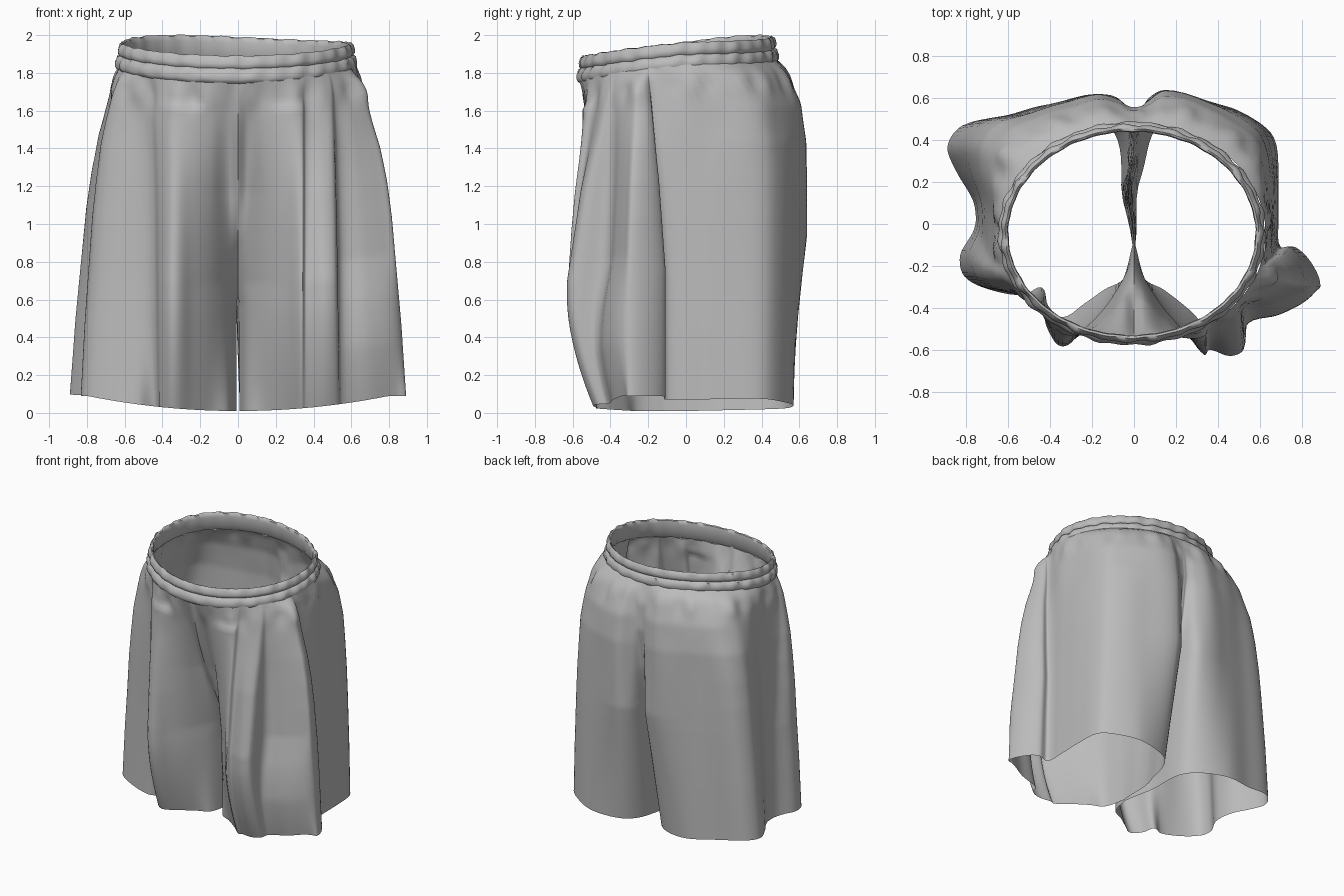
import bpy, bmesh, math
from mathutils import Vector

if "Cube" in bpy.data.objects:
    bpy.data.objects.remove(bpy.data.objects["Cube"])

fabric = bpy.data.materials.new("grey_fabric")
fabric.use_nodes = True
GREY = (0.5, 0.5, 0.5, 1)
fabric.diffuse_color = GREY
fabric.node_tree.nodes["Principled BSDF"].inputs["Base Color"].default_value = GREY

# Hem outline of each leg, front to back: distance from centre, depth, matching waist angle
LEFT = [(.05, -.26, -85), (.14, -.4, -77), (.26, -.52, -65), (.335, -.61, -57),
        (.36, -.6, -55), (.46, -.63, -46), (.53, -.6, -41),
        (.55, -.53, -39), (.7, -.49, -33), (.84, -.41, -28), (.89, -.3, -24),
        (.85, -.19, -20), (.77, -.11, -18), (.7, -.11, -17), (.69, .02, -7), (.69, .22, 15),
        (.67, .42, 35), (.56, .52, 50), (.4, .58, 63), (.15, .64, 76),
        (.05, .58, 84), (.012, .42, 88)]
RIGHT = [(.05, -.26, -85), (.14, -.4, -77), (.24, -.49, -66), (.34, -.57, -56),
         (.41, -.5, -47),
         (.44, -.39, -42), (.53, -.34, -37), (.7, -.31, -31), (.81, -.25, -26),
         (.83, -.15, -22), (.77, -.04, -17), (.755, .03, -7), (.77, .12, 10),
         (.85, .26, 25), (.89, .38, 35), (.82, .48, 46), (.6, .53, 58),
         (.4, .58, 67), (.2, .62, 75), (.06, .59, 83), (.012, .42, 88)]

# How far the cloth has spread from waist to hem, by height
SPREAD_X = [(1.84, 0), (1.78, .2), (1.7, .32), (1.6, .4), (1.4, .57), (1.2, .68), (1, .76), (.4, .92), (0, 1)]
SPREAD_FRONT = [(1.84, 0), (1.6, .25), (1.2, .65), (.7, 1), (0, 1)]
SPREAD_POCKET = [(1.84, 0), (.8, .3), (.3, .85), (0, 1)]
SPREAD_BACK = [(1.84, 0), (1.8, .3), (1.75, .5), (1.6, .85), (1.4, 1), (.8, 1), (0, .93)]
# Depth of the back centre seam, by height
BACK_SEAM = [(1.84, .48), (1.7, .54), (1.5, .56), (1.2, .52), (1, .46), (.85, .35), (.72, .1), (.62, -.1)]
CROTCH, TOP = .62, 1.84


def sample(table, z):
    for (z0, a), (z1, b) in zip(table, table[1:]):
        if z >= z1:
            return a + (b - a) * min(1, max(0, (z0 - z) / (z0 - z1)))
    return table[-1][1]


def waist(angle, grow):
    return Vector((-.01 + (.59 + grow) * math.cos(angle),
                   -.045 + (.485 + grow) * math.sin(angle)))


def rim_height(p):
    return 1.945 + .1 * p.y - .1 * p.x * max(p.y, 0) + .05 * p.x ** 2


def smooth_path(points, steps):
    ext = [points[0] * 2 - points[1]] + points + [points[-1] * 2 - points[-2]]
    out = []
    for a, b, c, d in zip(ext, ext[1:], ext[2:], ext[3:]):
        span = (c - b).length * .95
        m, n = (c - a).normalized() * span, (d - b).normalized() * span
        for k in range(steps):
            t = k / steps
            h = t * t * (3 - 2 * t)
            out.append(b * (1 - h) + c * h + m * (t * (1 - t) ** 2) - n * (t * t * (1 - t)))
    return out + [points[-1].copy()]


def cloth_row(outline, side, z):
    """One horizontal section of a trouser half, front seam to back seam."""
    s = min(1, max(0, (TOP - z) / (TOP - CROTCH)))
    gap = .007 * side if z < CROTCH - .001 else 0
    seam = sample(BACK_SEAM, z)
    pts = [Vector((gap, -.555 + .455 * s ** 1.5))]
    curl = max(0, (.6 - z) / .6) ** 1.7
    opening = max(0, 1 - z / .9)
    bx = sample(SPREAD_X, z)
    for x, y, deg in outline:
        w = waist(math.radians(deg), .04)
        front = y < 0
        table = SPREAD_BACK
        if front:
            table = SPREAD_POCKET if x > .54 and y < -.35 else SPREAD_FRONT
        py = w.y + (y - w.y) * sample(table, z)
        px = max(.01, w.x + .01 + (x - w.x - .01) * bx)
        if y < -.35:
            py *= 1 - .22 * curl
        # stepped pleat heads under the yoke
        if front and .2 < x < .35:
            py -= .022 * min(1, max(0, (1.7 - z) / .03)) * min(1, z)
        if x < .02:
            py = max(py, seam)
        # back inner corner rounds off towards the hem
        if not front:
            near = opening * max(0, 1 - x / .35)
            py -= .18 * near
            px += .04 * near
        pts.append(Vector((side * px, py)))
    pts.append(Vector((gap, seam)))
    return smooth_path(pts, 5)


def finish(name, bm):
    bmesh.ops.remove_doubles(bm, verts=bm.verts, dist=.0004)
    bmesh.ops.recalc_face_normals(bm, faces=bm.faces)
    mesh = bpy.data.meshes.new(name)
    bm.to_mesh(mesh)
    bm.free()
    obj = bpy.data.objects.new(name, mesh)
    bpy.context.collection.objects.link(obj)
    mesh.materials.append(fabric)
    bpy.ops.object.select_all(action='DESELECT')
    obj.select_set(True)
    bpy.context.view_layer.objects.active = obj
    bpy.ops.object.shade_smooth_by_angle(angle=math.radians(50))


def skin(bm, rows):
    grid = [[bm.verts.new(p) for p in row] for row in rows]
    for r0, r1 in zip(grid, grid[1:]):
        for i in range(len(r0) - 1):
            bm.faces.new((r0[i], r0[i + 1], r1[i + 1], r1[i]))


# Body: two halves joined along the centre seams, split into legs below the crotch
bm = bmesh.new()
upper = [TOP - (TOP - CROTCH) * k / 48 for k in range(49)]
lower = [CROTCH * (1 - k / 18) for k in range(1, 19)]
for side, outline in ((1, LEFT), (-1, RIGHT)):
    rows = []
    for z in upper + lower:
        row = []
        gather = math.exp(-((z - 1.73) / .07) ** 2)
        folds = math.exp(-((z - 1.55) / .2) ** 2)
        for p in cloth_row(outline, side, z):
            # gathers under the band and longer soft folds below
            angle = math.atan2(p.y, p.x)
            ripple = gather * (.014 * math.sin(17 * angle + 1) + .01 * math.sin(29 * angle))
            ripple += folds * .01 * math.sin(11 * angle + 2)
            away = min(1, abs(p.x) * 8)
            p = p * (1 + ripple * away)
            # inner leg wall sways sideways
            p.x -= .03 * math.exp(-((p.y - .15) / .12) ** 2) * max(0, 1 - abs(p.x) / .15)
            top = rim_height(p) - .12
            hem = .01 + .08 * min(1, abs(p.x) / .8) ** 2 + .02 * max(0, p.y)
            f = z / TOP
            row.append((p.x, p.y, hem + (top - hem) * f))
        rows.append(row)
    skin(bm, rows)
finish("shorts_body", bm)

# Gathered elastic waistband: inner facing, rim and two stitched puffs (drop, outward growth)
BAND = [(.14, .025), (.1, .005), (.03, 0), (.005, .004), (0, .014), (.012, .026), (.04, .034),
        (.058, .032), (.066, .025), (.075, .038), (.1, .048), (.122, .048),
        (.135, .042), (.145, .03)]
bm = bmesh.new()
rows = []
COUNT = 180
for j, (drop, grow) in enumerate(BAND):
    row = []
    for i in range(COUNT + 1):
        a = math.tau * i / COUNT
        pucker = math.sin(31 * a + j // 5) + .7 * math.sin(19 * a + 2 * (j // 5))
        strength = .004 if j > 4 else .0015
        p = waist(a, grow + strength * pucker)
        row.append((p.x, p.y, rim_height(p) - drop + .002 * pucker * (j > 3)))
    rows.append(row)
skin(bm, rows)
finish("waistband", bm)
